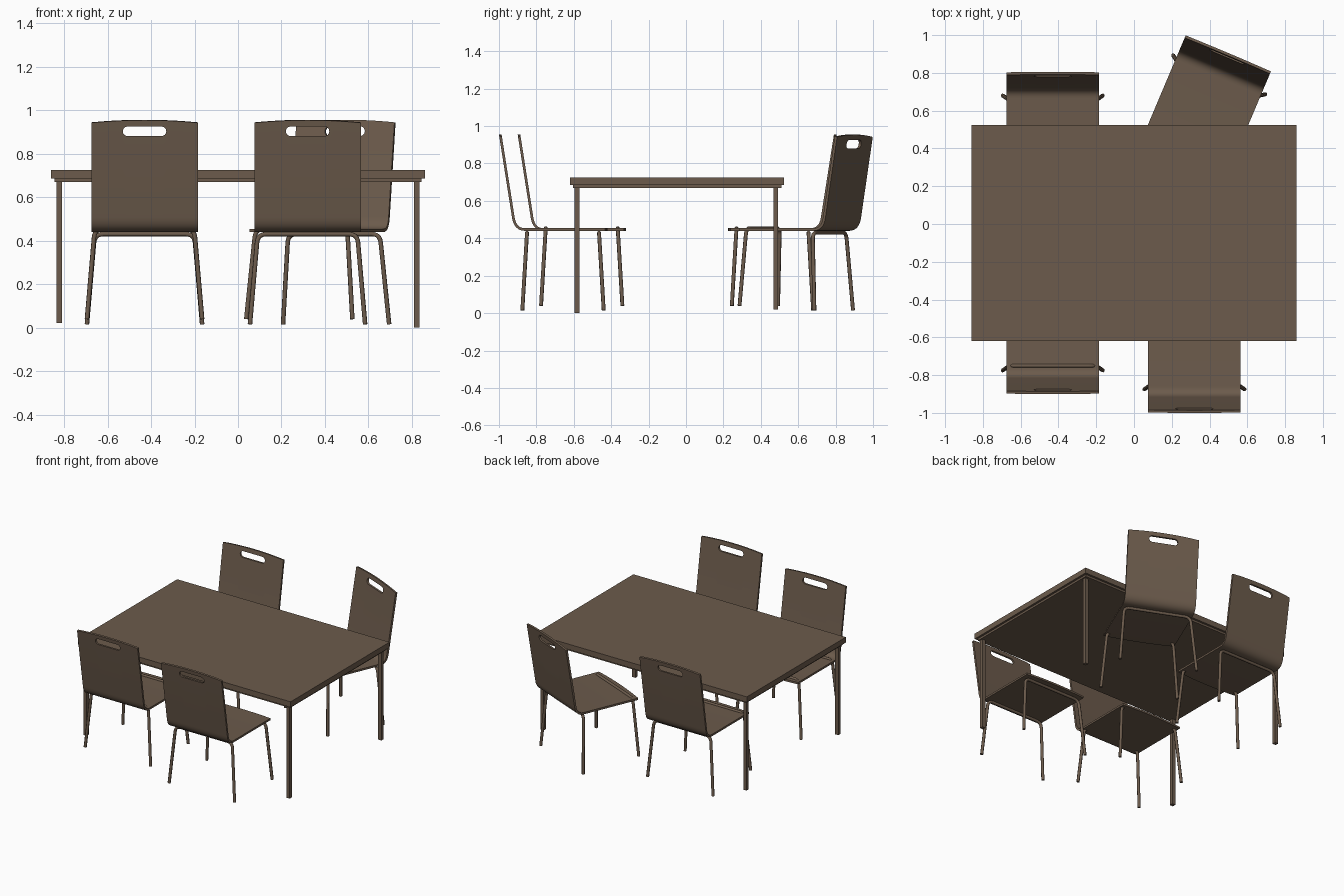
import bpy, bmesh, math
from mathutils import Vector, Matrix

if "Cube" in bpy.data.objects:
    bpy.data.objects.remove(bpy.data.objects["Cube"])

brown = bpy.data.materials.new("dark brown")
brown.diffuse_color = (0.15, 0.105, 0.072, 1)
brown.use_nodes = True
brown.node_tree.nodes["Principled BSDF"].inputs["Base Color"].default_value = brown.diffuse_color


def link(name, data):
    ob = bpy.data.objects.new(name, data)
    bpy.context.collection.objects.link(ob)
    return ob


def box(name, lo, hi):
    lo, hi = Vector(lo), Vector(hi)
    bm = bmesh.new()
    bmesh.ops.create_cube(bm, size=1, matrix=Matrix.Translation((lo + hi) / 2)
                          @ Matrix.Diagonal((hi - lo).to_4d()))
    me = bpy.data.meshes.new(name)
    bm.to_mesh(me)
    bm.free()
    me.materials.append(brown)
    return link(name, me)


def bezier(a, b, c, n):
    """Points of a quadratic bend from a to c with corner b."""
    a, b, c = Vector(a), Vector(b), Vector(c)
    return [a * (1 - t) ** 2 + b * 2 * t * (1 - t) + c * t * t
            for t in (i / n for i in range(n + 1))]


def shell_mesh():
    """One bent sheet: back, bend and seat, with a handle slot."""
    half, cols, bow = 0.245, 12, 0.012
    prof = [Vector((0.007, 0.955))]
    prof += bezier((0.077, 0.51), (0.087, 0.447), (0.14, 0.447), 8)
    prof += [Vector((0.58, 0.447))]
    ends = {0: (prof[1] - prof[0]).normalized(),
            len(prof) - 1: Vector((-1, 0))}
    bm = bmesh.new()
    rows = []
    for i, p in enumerate(prof):
        row = []
        for j in range(cols + 1):
            u = 2 * j / cols - 1
            q = p + ends.get(i, Vector((0, 0))) * bow * u * u   # bowed end edges
            row.append(bm.verts.new((u * half, q.x, q.y)))
        rows.append(row)
    for r0, r1 in zip(rows, rows[1:]):
        for j in range(cols):
            bm.faces.new((r0[j], r0[j + 1], r1[j + 1], r1[j]))
    bmesh.ops.recalc_face_normals(bm, faces=bm.faces)
    me = bpy.data.meshes.new("seat shell sheet")
    bm.to_mesh(me)
    bm.free()
    me.materials.append(brown)
    sheet = link("shell_sheet", me)

    # stadium shaped cutter for the handle
    bm = bmesh.new()
    r, zc = 0.022, 0.903
    ring = []
    for side in (1, -1):
        for k in range(9):
            a = math.radians(-90 + 180 * k / 8)
            ring.append(bm.verts.new((side * (0.078 + r * math.cos(a)), -0.1,
                                      zc + side * r * math.sin(a))))
    face = bm.faces.new(ring)
    ext = bmesh.ops.extrude_face_region(bm, geom=[face])
    bmesh.ops.translate(bm, vec=(0, 0.2, 0),
                        verts=[v for v in ext["geom"] if isinstance(v, bmesh.types.BMVert)])
    bmesh.ops.recalc_face_normals(bm, faces=bm.faces)
    cme = bpy.data.meshes.new("slot cutter")
    bm.to_mesh(cme)
    bm.free()
    cme.materials.append(brown)
    cutter = link("slot_cutter", cme)
    cutter.hide_render = True

    solid = sheet.modifiers.new("thickness", 'SOLIDIFY')
    solid.thickness, solid.offset = 0.014, 0
    cut = sheet.modifiers.new("slot", 'BOOLEAN')
    cut.operation, cut.solver, cut.object = 'DIFFERENCE', 'EXACT', cutter
    bpy.context.view_layer.update()
    out = bpy.data.meshes.new_from_object(
        sheet.evaluated_get(bpy.context.evaluated_depsgraph_get()))
    bpy.data.objects.remove(sheet)
    bpy.data.objects.remove(cutter)
    for p in out.polygons:
        p.use_smooth = True
    out.set_sharp_from_angle(angle=math.radians(30))
    return out


def leg_frame(name, d_top, d_foot, lift):
    """Bent tube: foot, leg, crossbar under the seat, leg, foot."""
    top = Vector((0.229, d_top, 0.43 + lift))
    foot = Vector((0.265, d_foot, 0.015 + lift))
    bend = bezier(top + (foot - top).normalized() * 0.04, top,
                  top - Vector((0.04, 0, 0)), 6)
    right = [foot] + bend
    pts = right + [Vector((-p.x, p.y, p.z)) for p in reversed(right)]
    cu = bpy.data.curves.new(name, 'CURVE')
    cu.dimensions = '3D'
    cu.bevel_depth, cu.bevel_resolution, cu.use_fill_caps = 0.0105, 2, True
    sp = cu.splines.new('POLY')
    sp.points.add(len(pts) - 1)
    for sp_pt, p in zip(sp.points, pts):
        sp_pt.co = (*p, 1)
    cu.materials.append(brown)
    return link(name, cu)


# Table
box("table_top", (-0.86, -0.62, 0.685), (0.86, 0.525, 0.725))
box("table_apron", (-0.845, -0.605, 0.67), (0.845, 0.51, 0.686))
for sx, side in ((-1, "left"), (1, "right")):
    for y, end in ((-0.582, "front"), (0.48, "back")):
        z0 = 0.0 if (side, end) == ("right", "front") else 0.02
        x = sx * 0.822
        box(f"table_leg_{end}_{side}", (x - 0.013, y - 0.013, z0),
            (x + 0.013, y + 0.013, 0.672))

# Chairs: name, position of back top edge, turn, lift of rear and front leg frames
shell = shell_mesh()
chairs = [("front_left", -0.43, -0.90, 0, 0.024, 0.024),
          ("front_right", 0.32, -1.0, 0, 0, 0),
          ("back_left", -0.43, 0.805, 180, 0, 0.024),
          ("back_right", 0.50, 0.905, 157.1, 0, 0.024)]
for name, x, y, turn, rear, front in chairs:
    place = Matrix.Translation((x, y, 0)) @ Matrix.Rotation(math.radians(turn), 4, 'Z')
    for ob in (link(f"chair_shell_{name}", shell),
               leg_frame(f"chair_rear_legs_{name}", 0.15, 0.125, rear),
               leg_frame(f"chair_front_legs_{name}", 0.535, 0.56, front)):
        ob.matrix_world = place
